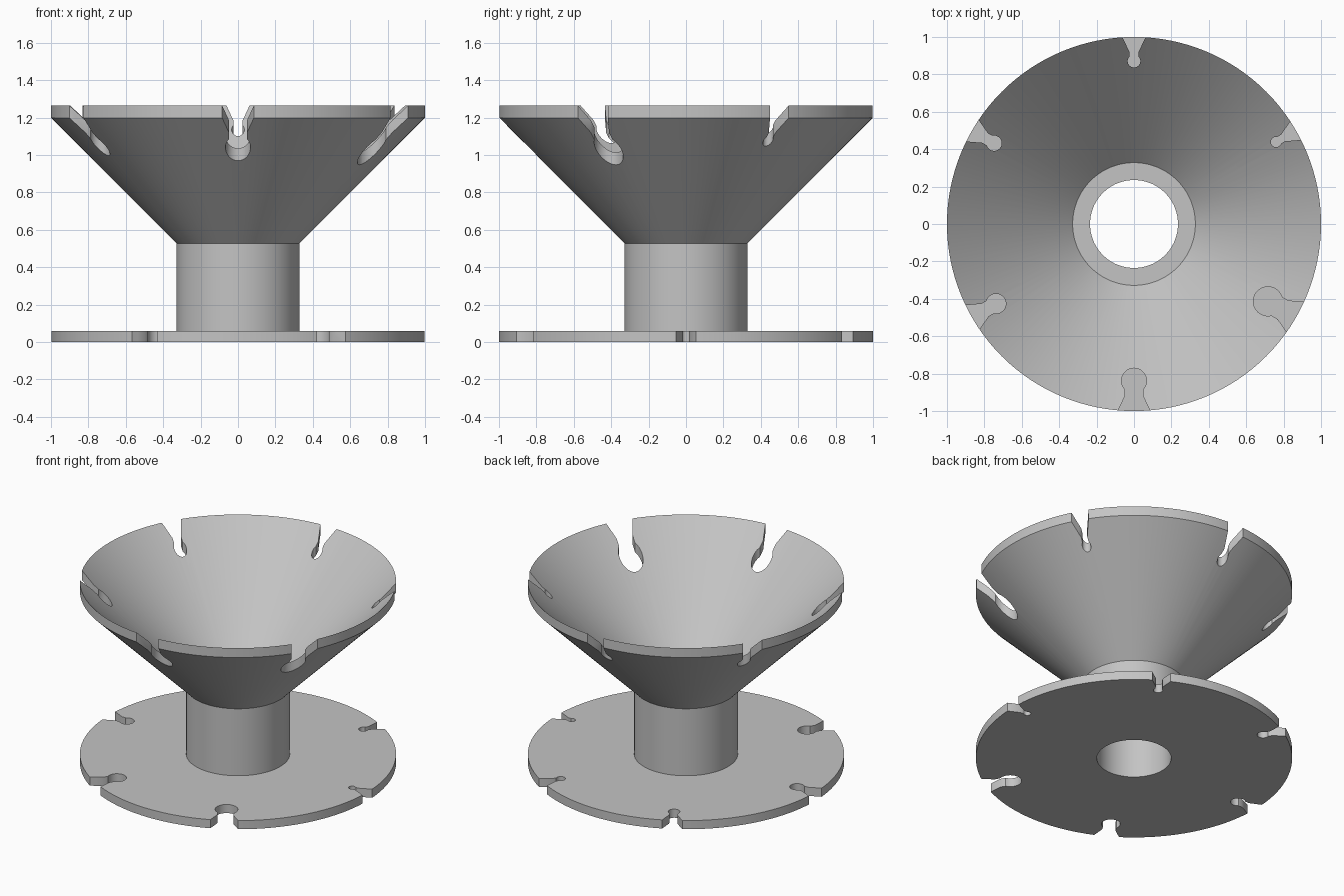
import bpy, bmesh
from math import sin, cos, pi, asin, radians
from mathutils import Matrix

cube = bpy.data.objects.get("Cube")
if cube:
    bpy.data.objects.remove(cube, do_unlink=True)

SEGMENTS = 128
BORE, HUB, RIM = 0.235, 0.328, 1.0

grey = bpy.data.materials.new("neutral grey")
grey.use_nodes = True
grey.diffuse_color = (0.55, 0.55, 0.55, 1)
grey.node_tree.nodes["Principled BSDF"].inputs["Base Color"].default_value = (0.55, 0.55, 0.55, 1)


def make_object(name, bm):
    bmesh.ops.recalc_face_normals(bm, faces=bm.faces)
    mesh = bpy.data.meshes.new(name)
    bm.to_mesh(mesh)
    bm.free()
    obj = bpy.data.objects.new(name, mesh)
    bpy.context.collection.objects.link(obj)
    mesh.materials.append(grey)
    return obj


def revolve(name, profile):
    """Turn a closed (radius, height) outline around z."""
    bm = bmesh.new()
    rings = []
    for i in range(SEGMENTS):
        a = 2 * pi * i / SEGMENTS
        rings.append([bm.verts.new((r * cos(a), r * sin(a), z)) for r, z in profile])
    n = len(profile)
    for i in range(SEGMENTS):
        a, b = rings[i], rings[(i + 1) % SEGMENTS]
        for j in range(n):
            k = (j + 1) % n
            bm.faces.new((a[j], b[j], b[k], a[k]))
    return make_object(name, bm)


def notch_outline(radius):
    """Round hole with a narrow neck and a flared mouth, along +x."""
    neck = 0.72 * radius
    mouth = neck + 0.038
    centre = 0.905 - radius
    start = asin(neck / radius)
    side = [(1.08, mouth + 0.038), (RIM, mouth), (0.92, neck)]
    steps = 32
    arc = []
    for i in range(steps + 1):
        a = start + (2 * pi - 2 * start) * i / steps
        arc.append((centre + radius * cos(a), radius * sin(a)))
    return side + arc + [(x, -y) for x, y in reversed(side)]


def cut_notches(obj, notches, low, high):
    bm = bmesh.new()
    for degrees, radius in notches:
        turn = Matrix.Rotation(radians(degrees), 4, "Z")
        outline = notch_outline(radius)
        bottom = [bm.verts.new((x, y, low)) for x, y in outline]
        face = bm.faces.new(bottom)
        grown = bmesh.ops.extrude_face_region(bm, geom=[face])["geom"]
        top = [v for v in grown if isinstance(v, bmesh.types.BMVert)]
        bmesh.ops.translate(bm, verts=top, vec=(0, 0, high - low))
        bmesh.ops.transform(bm, matrix=turn, verts=bottom + top)
    cutter = make_object(obj.name + "_notch_cutter", bm)
    cutter.hide_render = True
    mod = obj.modifiers.new("notches", "BOOLEAN")
    mod.operation = "DIFFERENCE"
    mod.solver = "EXACT"
    mod.object = cutter
    bpy.context.view_layer.objects.active = obj
    bpy.ops.object.modifier_apply(modifier=mod.name)
    bpy.data.objects.remove(cutter, do_unlink=True)


# Flat base, central hub and flared funnel
base = revolve("base_disc", [(BORE, 0), (RIM, 0), (RIM, 0.06), (BORE, 0.06)])
hub = revolve("hub_tube", [(BORE, 0.06), (HUB, 0.06), (HUB, 0.527), (BORE, 0.527)])
funnel = revolve("funnel", [(BORE, 0.527), (HUB, 0.527), (RIM, 1.198),
                            (RIM, 1.264), (HUB, 0.593), (BORE, 0.593)])

# Graduated notches, alternating between base and funnel
sizes = [0.023, 0.028, 0.030, 0.034, 0.037, 0.041,
         0.047, 0.053, 0.060, 0.067, 0.072, 0.078]
notches = [(30 * i, r) for i, r in enumerate(sizes)]
cut_notches(base, notches[0::2], -0.1, 0.2)
cut_notches(funnel, notches[1::2], 0.7, 1.5)

# Smooth round walls with crisp edges
for obj in (base, hub, funnel):
    bpy.ops.object.select_all(action="DESELECT")
    obj.select_set(True)
    bpy.context.view_layer.objects.active = obj
    bpy.ops.object.shade_smooth_by_angle(angle=radians(30))
